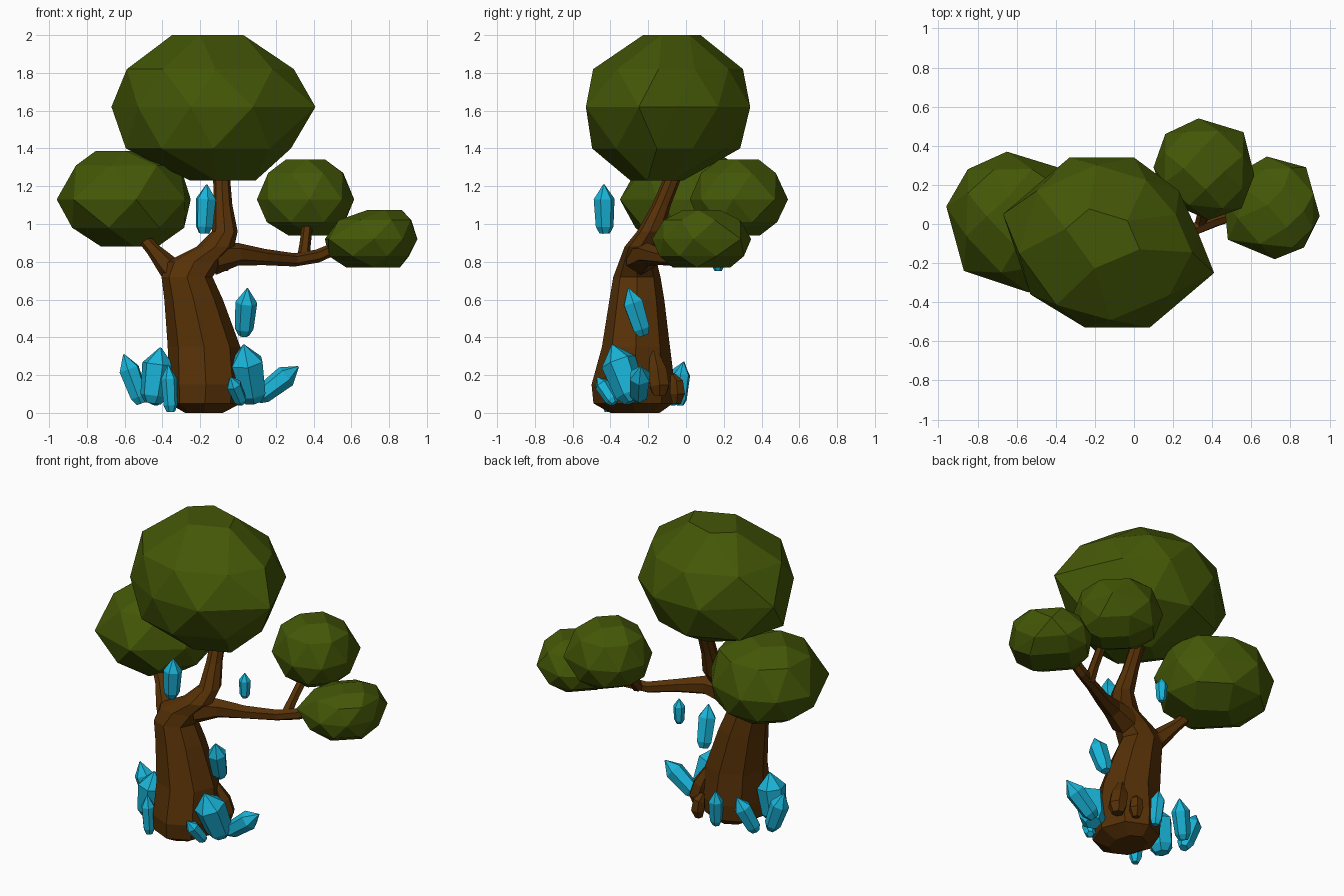
import bpy, bmesh, math
from mathutils import Vector

if "Cube" in bpy.data.objects:
    bpy.data.objects.remove(bpy.data.objects["Cube"])


def material(name, rgb):
    m = bpy.data.materials.new(name)
    m.diffuse_color = (*rgb, 1)
    m.use_nodes = True
    m.node_tree.nodes["Principled BSDF"].inputs["Base Color"].default_value = m.diffuse_color
    return m


LEAF = material("leaf green", (0.057, 0.096, 0.002))
BARK = material("bark brown", (0.093, 0.030, 0.002))
GEM = material("crystal blue", (0.010, 0.46, 0.69))


def finish(bm, name, mat):
    bmesh.ops.recalc_face_normals(bm, faces=bm.faces)
    me = bpy.data.meshes.new(name)
    bm.to_mesh(me)
    bm.free()
    me.materials.append(mat)
    ob = bpy.data.objects.new(name, me)
    bpy.context.collection.objects.link(ob)
    return ob


def loft(name, rings, mat):
    """Skin a list of vertex rings and close both ends."""
    bm = bmesh.new()
    loops = [[bm.verts.new(p) for p in ring] for ring in rings]
    n = len(loops[0])
    for a, b in zip(loops, loops[1:]):
        for i in range(n):
            j = (i + 1) % n
            bm.faces.new((a[i], a[j], b[j], b[i]))
    bm.faces.new(loops[0][::-1])
    bm.faces.new(loops[-1])
    return finish(bm, name, mat)


def tube(name, pts, mat, sides=6, turn=0.0):
    """Tapered tube through (x, y, z, radius) points."""
    ps = [Vector(p[:3]) for p in pts]
    rings = []
    for i, p in enumerate(ps):
        d = (ps[min(i + 1, len(ps) - 1)] - ps[max(i - 1, 0)]).normalized()
        ref = Vector((0, 1, 0)) if abs(d.y) < 0.9 else Vector((1, 0, 0))
        u = d.cross(ref).normalized()
        v = d.cross(u)
        r = pts[i][3]
        rings.append([p + r * (math.cos(turn + k * math.tau / sides) * u
                               + math.sin(turn + k * math.tau / sides) * v)
                      for k in range(sides)])
    return loft(name, rings, mat)


def crystal(name, base, tip, r, mat=GEM, turn=0.3):
    """Six-sided shard: blunt foot, full shoulders, pointed tip."""
    a, b = Vector(base), Vector(tip)
    prof = ((0, 0.5), (0.14, 0.85), (0.70, 1.0), (1, 0.06))
    tube(name, [(*a.lerp(b, t), r * k) for t, k in prof], mat, 6, turn)


def canopy(name, outline, levels):
    """Faceted leaf ball: hull of the plan outline repeated at
    (z, scale, x shift, y shift) levels; other levels use edge midpoints."""
    ps = [Vector(p) for p in outline]
    mid = Vector(((min(p.x for p in ps) + max(p.x for p in ps)) / 2,
                  (min(p.y for p in ps) + max(p.y for p in ps)) / 2))
    bm = bmesh.new()
    n = len(ps)
    for i, (z, s, dx, dy) in enumerate(levels):
        # the widest level keeps corners, its neighbours are staggered
        ring = ps if i == 2 else [(ps[k] + ps[(k + 1) % n]) * 0.53 - mid * 0.06 for k in range(n)]
        if i in (0, len(levels) - 1):
            ring = ps[::2]
        for p in ring:
            q = mid + (p - mid) * s
            bm.verts.new((q.x + dx, q.y + dy, z))
    res = bmesh.ops.convex_hull(bm, input=bm.verts[:])
    junk = {e for e in res["geom_interior"] + res["geom_unused"] if isinstance(e, bmesh.types.BMVert)}
    bmesh.ops.delete(bm, geom=list(junk), context='VERTS')
    finish(bm, name, LEAF)


# Trunk and main limb: level elliptical rings (z, cx, cy, rx, ry)
trunk = [(0.0, -.18, -.27, .10, .13), (.05, -.175, -.28, .19, .21),
         (.15, -.17, -.28, .20, .22), (.35, -.18, -.265, .192, .18),
         (.60, -.235, -.26, .155, .145), (.72, -.27, -.26, .135, .125),
         (.80, -.23, -.255, .15, .10), (.88, -.12, -.24, .10, .085),
         (.96, -.07, -.19, .068, .07), (1.10, -.08, -.13, .05, .05),
         (1.32, -.09, -.04, .042, .045)]
loft("trunk", [[(cx + rx * math.cos(k * math.tau / 8), cy + ry * math.sin(k * math.tau / 8), z)
                for k in range(8)] for z, cx, cy, rx, ry in trunk], BARK)

# Branches
tube("left_branch", [(-.27, -.26, .69, .10), (-.37, -.22, .775, .06),
                     (-.45, -.15, .865, .037), (-.54, -.08, .97, .03)], BARK)
tube("right_branch", [(-.13, -.24, .82, .09), (0, -.20, .84, .06), (.14, -.13, .825, .043),
                      (.30, -.03, .81, .035), (.42, .02, .83, .035), (.56, .06, .89, .03)], BARK)
tube("right_twig", [(.345, 0, .81, .035), (.355, .06, .89, .03), (.37, .17, 1.02, .028)], BARK)

# Bark knots at the back of the base
tube("large_knot", [(.01, -.14, .09, .035), (.01, -.14, .14, .058),
                    (-.01, -.15, .22, .055), (-.045, -.17, .32, .025)], BARK)
tube("small_knot", [(-.06, -.05, .05, .025), (-.055, -.045, .10, .045),
                    (-.06, -.05, .16, .04), (-.075, -.07, .20, .015)], BARK)

# Leaf canopies
canopy("top_canopy",
       [(-.33, .34), (0, .34), (.23, .17), (.33, -.05), (.41, -.25),
        (.08, -.53), (-.25, -.53), (-.53, -.36), (-.67, .05)],
       [(1.23, .32, .05, -.06), (1.40, .85, -.04, -.01), (1.62, 1, 0, 0),
        (1.82, .86, -.03, 0), (2.0, .35, -.03, .02)])
canopy("left_canopy",
       [(-.65, .37), (-.39, .29), (-.25, .10), (-.28, -.15), (-.54, -.35),
        (-.87, -.24), (-.96, .09), (-.85, .28)],
       [(.88, .42, .03, 0), (.98, .86, .01, 0), (1.13, 1, 0, 0),
        (1.31, .80, .01, 0), (1.387, .36, -.02, 0)])
canopy("back_right_canopy",
       [(.33, .54), (.56, .47), (.615, .25), (.55, .08), (.38, .02),
        (.16, .12), (.10, .29), (.16, .46)],
       [(.938, .42, .02, 0), (1.01, .85, 0, 0), (1.13, 1, 0, 0),
        (1.27, .82, 0, 0), (1.342, .40, 0, 0)])
canopy("low_right_canopy",
       [(.68, .345), (.88, .29), (.95, .04), (.87, -.12), (.72, -.18),
        (.48, -.08), (.46, .12), (.55, .27)],
       [(.77, .58, .01, 0), (.83, .90, .0, 0), (.92, 1, 0, 0),
        (1.02, .82, .03, 0), (1.073, .38, .07, 0)])

# Crystals: foot, tip, radius
shards = [
    ((-.51, -.15, .05), (-.605, -.15, .31), .058),
    ((-.45, -.28, .05), (-.41, -.28, .345), .088),
    ((-.355, -.41, .005), (-.37, -.41, .255), .043),
    ((.08, -.28, .06), (.03, -.39, .36), .095),
    ((.10, -.25, .075), (.32, -.24, .245), .06),
    ((.02, -.38, .05), (-.04, -.47, .19), .042),
    ((-.18, -.43, .95), (-.165, -.435, 1.21), .056),
    ((.03, -.225, .41), (.05, -.305, .66), .058),
    ((-.07, .17, .75), (-.07, .17, .91), .036),
    ((-.195, -.035, .04), (-.205, -.015, .27), .045),
    ((-.45, -.08, .05), (-.36, -.01, .27), .055),
]
for i, (foot, tip, r) in enumerate(shards, 1):
    crystal(f"crystal_{i}", foot, tip, r, turn=0.4 * i)
